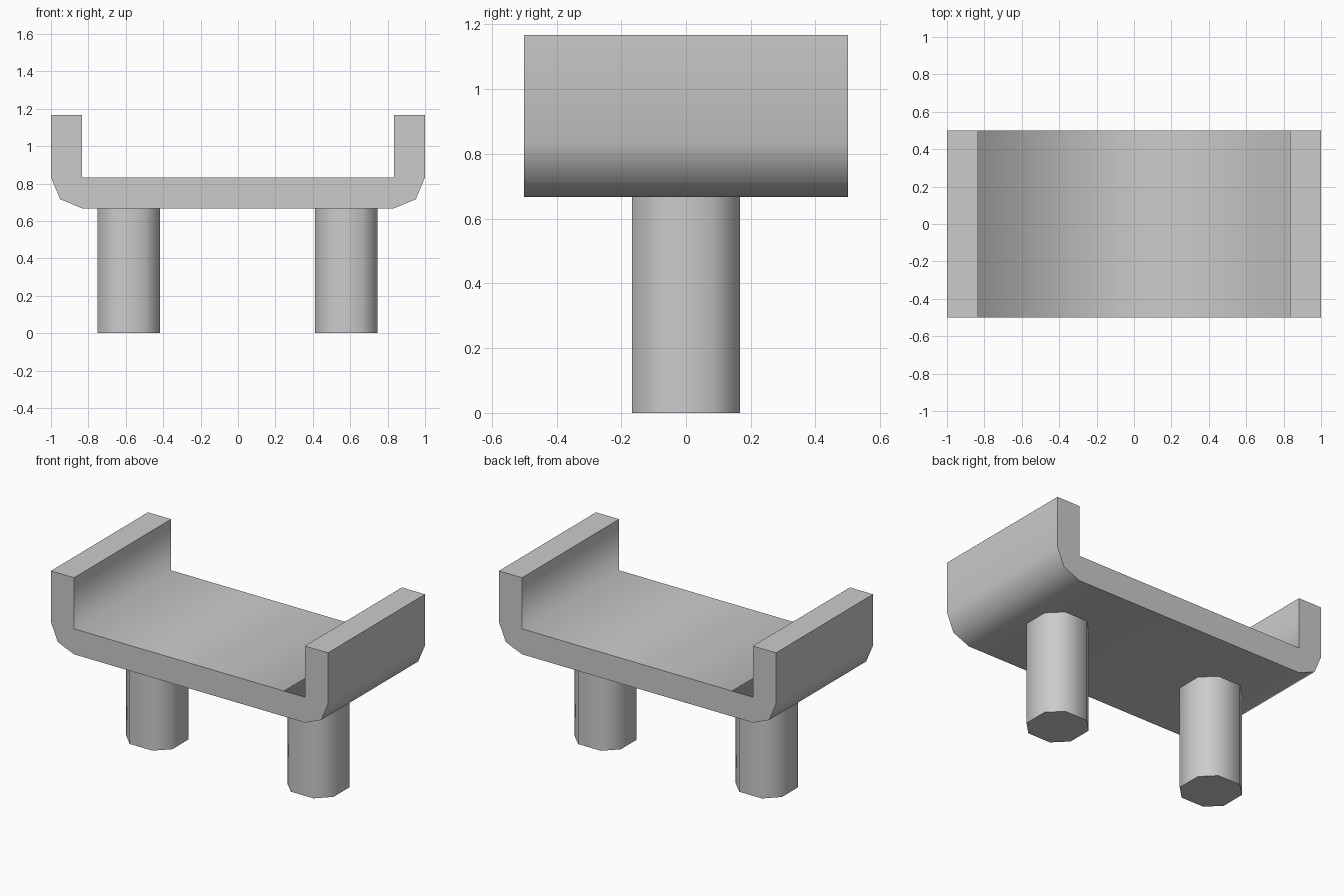
import bpy
import bmesh

if "Cube" in bpy.data.objects:
    bpy.data.objects.remove(bpy.data.objects["Cube"])


def extrude_part(name, outline, start, vector, sharp_outline=()):
    """Extrude a closed outline; walls shade smooth, caps stay crisp."""
    bm = bmesh.new()
    base = [bm.verts.new(to3(p, start, vector)) for p in outline]
    cap = bm.faces.new(base)
    new = bmesh.ops.extrude_face_region(bm, geom=[cap], use_keep_orig=True)
    moved = [v for v in new["geom"] if isinstance(v, bmesh.types.BMVert)]
    bmesh.ops.translate(bm, verts=moved, vec=vector)
    bmesh.ops.recalc_face_normals(bm, faces=bm.faces)
    for f in bm.faces:
        f.smooth = len(f.verts) == 4
        if not f.smooth:
            for e in f.edges:
                e.smooth = False
    # Crisp edges running along the extrusion
    for i in sharp_outline:
        for e in base[i].link_edges:
            if e.other_vert(base[i]) in moved:
                e.smooth = False
    mesh = bpy.data.meshes.new(name)
    bm.to_mesh(mesh)
    bm.free()
    obj = bpy.data.objects.new(name, mesh)
    bpy.context.collection.objects.link(obj)
    return obj


def to3(p, start, vector):
    # Extrusion along y uses an x-z outline, along z an x-y outline
    return (p[0], start, p[1]) if vector[1] else (p[0], p[1], start)


# Bench: U-shaped profile with bevelled lower corners, mirrored about x = 0
half = [(0.833, 0.667), (0.951, 0.716), (1.0, 0.833),
        (1.0, 1.167), (0.833, 1.167), (0.833, 0.833)]
profile = half + [(-x, z) for x, z in reversed(half)]
extrude_part("bench_seat", profile, -0.5, (0, 1, 0), (3, 4, 7, 8))

# Legs: eight-sided posts
h, a = 0.167, 0.082
octagon = [(h, -a), (h, a), (a, h), (-a, h), (-h, a), (-h, -a), (-a, -h), (a, -h)]
for name, x in (("left_leg", -0.583), ("right_leg", 0.58)):
    leg = extrude_part(name, octagon, 0.0, (0, 0, 0.667))
    leg.location.x = x
